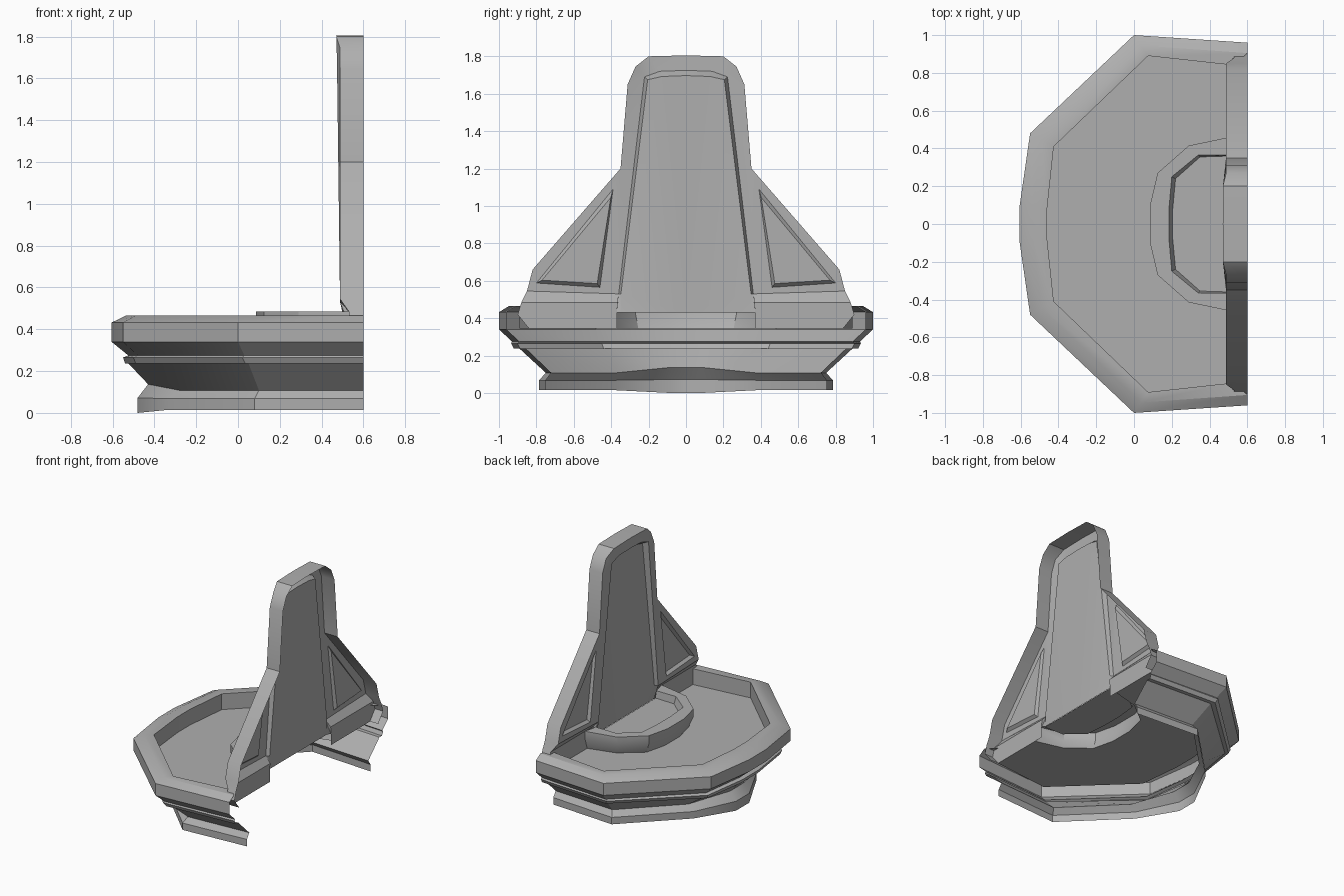
import bpy, bmesh
from mathutils import Vector

if "Cube" in bpy.data.objects:
    bpy.data.objects.remove(bpy.data.objects["Cube"])

stone = bpy.data.materials.new("stone")
stone.diffuse_color = (.43, .43, .43, 1)
stone.use_nodes = True
stone.node_tree.nodes["Principled BSDF"].inputs["Base Color"].default_value = stone.diffuse_color


def finish(name, bm, mirror=False):
    me = bpy.data.meshes.new(name)
    bm.to_mesh(me)
    bm.free()
    me.materials.append(stone)
    ob = bpy.data.objects.new(name, me)
    bpy.context.collection.objects.link(ob)
    if mirror:
        m = ob.modifiers.new("mirror", 'MIRROR')
        m.use_axis = (False, True, False)
        m.merge_threshold = 0.0005
    bpy.ops.object.select_all(action='DESELECT')
    ob.select_set(True)
    bpy.context.view_layer.objects.active = ob
    bpy.ops.object.shade_smooth_by_angle(angle=.5)
    return ob


def loft(name, halves, cap=False):
    """Skin half-outlines (wall end to front), each mirrored across y = 0."""
    bm = bmesh.new()
    rings = []
    for half in halves:
        pts = half + [(x, -y, z) for x, y, z in reversed(half)]
        rings.append([bm.verts.new(p) for p in pts])
    for a, b in zip(rings, rings[1:]):
        for i in range(len(a) - 1):
            bm.faces.new((a[i], a[i + 1], b[i + 1], b[i]))
    if cap:
        bm.faces.new(rings[-1])
    return finish(name, bm)


def ring(z, end, corner, front, mid, zmid=None):
    """Wall end, side corner, front corner and front middle of one outline."""
    zmid = z if zmid is None else zmid
    return [(*end, z), (*corner, z), (*front, z), (*mid, zmid)]


# Basin: foot, waist, moulding, rim and floor around the small pool
pool_base = ring(.345, (.53, .44), (.32, .385), (.155, .255), (.115, .09))
loft("basin", [
    ring(.015, (.6, .75), (.08, .785), (-.33, .38), (-.48, .08), .0),
    ring(.068, (.6, .75), (.08, .785), (-.33, .38), (-.48, .08), .072),
    ring(.108, (.6, .72), (.10, .75), (-.28, .37), (-.43, .08), .137),
    ring(.237, (.6, .855), (.05, .89), (-.47, .425), (-.525, .10)),
    ring(.237, (.6, .885), (.035, .92), (-.49, .44), (-.54, .10)),
    ring(.265, (.6, .90), (.02, .935), (-.50, .45), (-.55, .10)),
    ring(.275, (.6, .89), (.03, .93), (-.48, .44), (-.525, .10)),
    ring(.34, (.6, .96), (.0, 1.0), (-.55, .48), (-.605, .10)),
    ring(.432, (.6, .96), (.0, 1.0), (-.55, .48), (-.605, .10)),
    ring(.466, (.6, .905), (.035, .945), (-.49, .445), (-.535, .09)),
    ring(.466, (.53, .84), (.075, .89), (-.425, .41), (-.46, .08)),
    ring(.345, (.53, .84), (.075, .89), (-.425, .41), (-.46, .08)),
    pool_base,
])

# Small raised pool in front of the back panel
loft("small_pool", [
    pool_base,
    ring(.425, (.53, .465), (.29, .415), (.125, .27), (.085, .10)),
    ring(.485, (.53, .465), (.29, .415), (.125, .27), (.085, .10)),
    ring(.485, (.51, .365), (.34, .365), (.20, .25), (.185, .08)),
    ring(.43, (.51, .36), (.35, .355), (.22, .24), (.205, .08)),
], cap=True)

# Backboard: half is built, then mirrored
bm = bmesh.new()


def front_x(y, z):
    return .488 - (.018 * (z - 1.2) / .6 if z > 1.2 and y < .23 else 0)


def path(yz, x=None):
    return [bm.verts.new((front_x(y, z) if x is None else x, y, z)) for y, z in yz]


def strip(a, b, closed=False):
    for i in range(len(a) if closed else len(a) - 1):
        j = (i + 1) % len(a)
        bm.faces.new((a[i], a[j], b[j], b[i]))


outer = path([(0, 1.805), (.2, 1.8), (.27, 1.745), (.312, 1.65),
              (.35, 1.2), (.82, .66), (.85, .545)])
lip = path([(.36, .53), (.222, 1.69), (.14, 1.72), (0, 1.725)])
wing = path([(.39, 1.09), (.46, .565), (.8, .588)])

# Frame face with the wing opening left out
loop = outer + lip
edges = [bm.edges.new((r[i], r[(i + 1) % len(r)])) for r in (loop, wing) for i in range(len(r))]
bmesh.ops.triangle_fill(bm, use_beauty=True, use_dissolve=False, edges=edges,
                        normal=Vector((-1, 0, 0)))
frame_face = next(f for f in outer[0].link_faces)

# Recessed wing panel
wing_in = path([(.402, 1.045), (.475, .585), (.77, .603)], .508)
strip(wing, wing_in, True)
bm.faces.new(wing_in)

# Recessed tall centre panel
foot = path([(.37, .43)], .53)
panel = path([(.345, .43), (.205, 1.675), (.13, 1.692), (0, 1.697)], .512)
panel_lip = path([(.348, .53)], .512)[0]
bm.faces.new((foot[0], lip[0], panel_lip, panel[0]))
strip(lip, [panel_lip] + panel[1:])
bm.faces.new([panel[0], panel_lip] + panel[1:] + path([(0, .43)], .512))

# Set-back foot strip beneath the wings
low = path([(.88, .485), (.9, .42), (.84, .345)], .53)
low_in = path([(.365, .485)], .53)[0]
floor_in = path([(.37, .345)], .53)[0]
bm.faces.new((outer[-1], low[0], low_in, lip[0]))
bm.faces.new((low[0], low[1], low[2], floor_in, foot[0], low_in))
bm.faces.new((lip[0], low_in, foot[0]))

# Edge running back to the wall
edge = outer + low
strip(edge, [bm.verts.new((.6, v.co.y, v.co.z)) for v in edge])

bmesh.ops.recalc_face_normals(bm, faces=bm.faces[:])
if frame_face.normal.x > 0:
    bmesh.ops.reverse_faces(bm, faces=bm.faces[:])
finish("backboard", bm, mirror=True)
